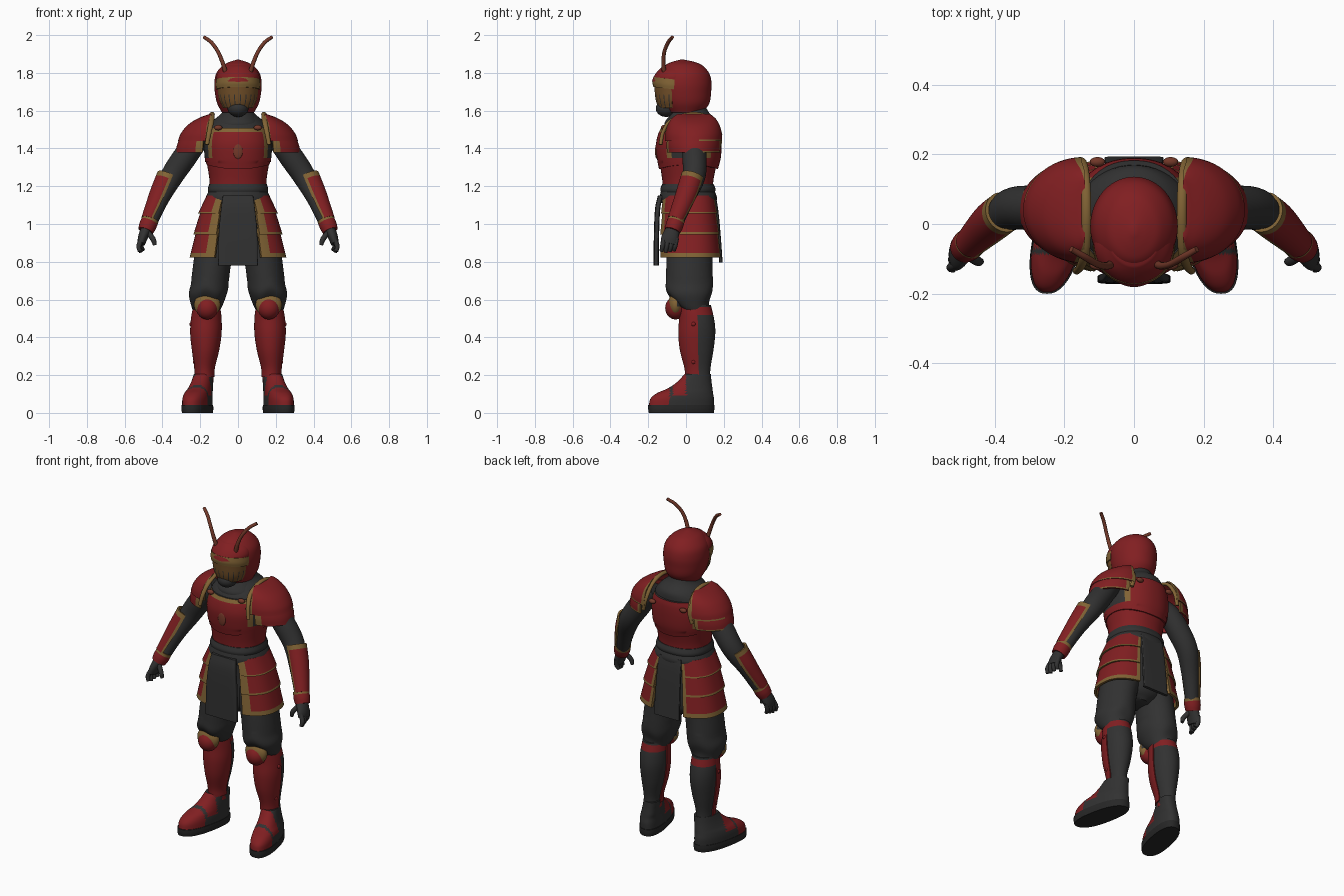
import bpy, bmesh, math
from mathutils import Vector


def material(name, rgb):
    m = bpy.data.materials.new(name)
    m.diffuse_color = (*rgb, 1)
    return m


RED = material("red_armor", (0.22, 0.0135, 0.0155))
DARK = material("charcoal_cloth", (0.031, 0.031, 0.031))
GOLD = material("old_gold", (0.22, 0.125, 0.035))
BRONZE = material("bronze_visor", (0.17, 0.08, 0.022))
BROWN = material("red_brown", (0.17, 0.04, 0.022))
SOLE = material("black_sole", (0.02, 0.02, 0.02))


def finish(name, bm, mats, mirror):
    me = bpy.data.meshes.new(name)
    bm.to_mesh(me)
    bm.free()
    for m in mats:
        me.materials.append(m)
    me.polygons.foreach_set("use_smooth", [True] * len(me.polygons))
    me.set_sharp_from_angle(angle=math.radians(40))
    ob = bpy.data.objects.new(name, me)
    bpy.context.collection.objects.link(ob)
    if mirror:
        ob.modifiers.new("Mirror", 'MIRROR')
    return ob


def smooth_path(pts, sub):
    """Catmull-Rom through rows of numbers (position and radii together)."""
    p = [Vector(q) for q in pts]
    p = [p[0] * 2 - p[1]] + p + [p[-1] * 2 - p[-2]]
    out = []
    for k in range(1, len(p) - 2):
        a, b, c, d = p[k - 1:k + 3]
        for s in range(sub):
            t = s / sub
            out.append((b * 2 + (c - a) * t + (a * 2 - b * 5 + c * 4 - d) * t * t
                        + (b * 3 - a - c * 3 + d) * t ** 3) * 0.5)
    return out + [p[-2]]


def loft(name, rings, mats, rule=None, mirror=False, flat=True, power=2.0, arc=None,
         thick=0.012, seg=48, sub=5, ref=(0, 1, 0), warp=None):
    """Rings (x, y, z, rx, ry) listed bottom to top; arc makes a thick open shell.
    rule(centre, angle, t) picks the material; angle 0 is +x and 270 is the front."""
    rows = smooth_path([r if len(r) == 5 else (*r, r[3]) for r in rings], sub)
    if arc:
        step = (arc[1] - arc[0]) / seg
        ang = [(arc[0] + step * j, 0) for j in range(seg + 1)]
        ang += [(a, thick) for a, _ in reversed(ang)]
    else:
        ang = [(360 * j / seg, 0) for j in range(seg)]
    bm = bmesh.new()
    grid = []
    for i, r in enumerate(rows):
        c = Vector(r[:3])
        t = Vector((0, 0, 1))
        if not flat:
            t = (Vector(rows[min(i + 1, len(rows) - 1)][:3]) - Vector(rows[max(i - 1, 0)][:3])).normalized()
        v = Vector(ref)
        v = (v - t * v.dot(t)).normalized()
        u = v.cross(t)
        ring = []
        for a, inset in ang:
            ca, sa = math.cos(math.radians(a)), math.sin(math.radians(a))
            ex = math.copysign(abs(ca) ** (2 / power), ca) * max(r[3] - inset, 0.001)
            ey = math.copysign(abs(sa) ** (2 / power), sa) * max(r[4] - inset, 0.001)
            q = c + u * ex + v * ey
            ring.append(bm.verts.new(warp(q) if warp else q))
        grid.append(ring)
    n = len(ang)

    def paint(face, a, t):
        face.material_index = rule(face.calc_center_median(), a, t) if rule else 0

    for i in range(len(grid) - 1):
        for j in range(n):
            k = (j + 1) % n
            f = bm.faces.new((grid[i][j], grid[i][k], grid[i + 1][k], grid[i + 1][j]))
            a = (ang[j][0] + ang[k][0]) / 2 if arc else 360 * (j + 0.5) / n
            paint(f, a, (i + 0.5) / (len(grid) - 1))
    paint(bm.faces.new(grid[0][::-1]), 0, 0)
    paint(bm.faces.new(grid[-1]), 0, 1)
    return finish(name, bm, mats, mirror)


def ball(name, centre, radii, mats, rule=None, mirror=False):
    bm = bmesh.new()
    bmesh.ops.create_uvsphere(bm, u_segments=32, v_segments=24, radius=1)
    for v in bm.verts:
        v.co = Vector(c + r * x for c, r, x in zip(centre, radii, v.co))
    for f in bm.faces:
        f.material_index = rule(f.calc_center_median()) if rule else 0
    return finish(name, bm, mats, mirror)


RG = [RED, GOLD]

# Head: helmet, pointed peak, brow, visor, chin guard, antennae
loft("helmet", [(0, .0, 1.59, .085, .09), (0, 0, 1.64, .111, .124), (0, -.005, 1.70, .123, .138),
                (0, -.008, 1.75, .125, .143), (0, -.008, 1.80, .114, .13), (0, -.012, 1.84, .08, .098),
                (0, -.015, 1.858, .045, .06), (0, -.02, 1.87, .006, .01)], [RED])
loft("helmet_peak", [(0, -.06, 1.762, .115, .121), (0, -.06, 1.785, .113, .112), (0, -.055, 1.81, .10, .098),
                     (0, -.045, 1.838, .07, .075)], [RED], power=1.85,
     warp=lambda p: p + Vector((0, 0, -.18 * max(0, -.13 - p.y))))
loft("brow_band", [(0, -.065, 1.722, .115, .108), (0, -.062, 1.745, .1185, .115), (0, -.06, 1.775, .116, .112)],
     [GOLD], arc=(180, 360), thick=.03, warp=lambda p: p + Vector((0, 0, -.12 * (p.y + .06) - .01)))
loft("visor", [(0, -.065, 1.615, .08, .082), (0, -.065, 1.66, .101, .096), (0, -.065, 1.728, .109, .103)],
     [BRONZE, DARK], arc=(185, 355), thick=.02, seg=60,
     rule=lambda c, a, t: int(t < .7 and int((a - 185) / 170 * 60) % 6 == 2))
ball("chin_guard", (0, -.105, 1.612), (.055, .055, .045), [DARK])
loft("antenna", [(.065, -.115, 1.80, .012), (.08, -.12, 1.85, .011), (.105, -.115, 1.91, .01),
                 (.14, -.095, 1.96, .01), (.18, -.072, 1.99, .009)], [BROWN], mirror=True, flat=False, seg=12)

# Torso: undersuit, plates, oval, buckles, belt
loft("undersuit", [(0, .015, 1.10, .15, .13), (0, .01, 1.2, .145, .125), (0, .015, 1.32, .16, .145),
                   (0, .018, 1.42, .176, .155), (0, .022, 1.5, .168, .148), (0, .033, 1.55, .128, .13),
                   (0, .027, 1.59, .085, .095), (0, .02, 1.64, .07, .075)], [DARK])
loft("cowl_fold", [(0, .0, 1.50, .12, .11), (0, .0, 1.535, .118, .114), (0, .01, 1.57, .095, .10),
                   (0, .015, 1.60, .07, .08)], [DARK])
loft("abdomen_plate", [(0, .01, 1.195, .15, .132), (0, .01, 1.25, .153, .138), (0, .013, 1.34, .168, .155)],
     [RED], power=2.2)


def chest_rule(c, a, t):
    side = abs(math.cos(math.radians(a)))
    if c.z > 1.35 and side > .86:
        return 2
    return int((c.z > 1.489 and c.y < 0) or (c.z > 1.35 and side > .77))


loft("chest_plate", [(0, .013, 1.29, .167, .156), (0, .015, 1.35, .176, .169), (0, .015, 1.42, .18, .174),
                     (0, .02, 1.475, .17, .168), (0, .025, 1.508, .155, .157)],
     [RED, GOLD, DARK], chest_rule, power=2.2, seg=96, sub=6,
     warp=lambda p: p + Vector((0, 0, .025 * (abs(p.x) / .17) ** 2 if p.z < 1.32 else 0)))
ball("chest_oval", (0, -.156, 1.385), (.025, .008, .04), [BROWN])
for y, z in ((-.118, 1.51), (.178, 1.475)):
    ball("strap_buckle", (.105, y, z), (.022, .014, .014), [BROWN], mirror=True)
loft("belt", [(0, .01, 1.165, .157, .142), (0, .01, 1.185, .16, .146), (0, .01, 1.212, .152, .136)],
     [DARK], power=2.3)
loft("lower_sash", [(0, .012, 1.11, .168, .148), (0, .012, 1.14, .17, .152), (0, .01, 1.172, .157, .143)],
     [DARK], power=2.3)

# Shoulder armor in two tiers, with the strap over the shoulder
loft("shoulder_lower", [(.15, .04, 1.378, .18, .143), (.15, .04, 1.42, .172, .146), (.15, .04, 1.48, .148, .14)],
     RG, lambda c, a, t: int(a < -66 or a > 70 or (t < .1 and a > 20)), True, arc=(-78, 78))
loft("shoulder_upper", [(.145, .04, 1.44, .173, .152), (.145, .04, 1.48, .157, .15), (.145, .04, 1.525, .12, .137),
                        (.14, .04, 1.56, .07, .115), (.14, .04, 1.582, .012, .085)],
     RG, lambda c, a, t: int(abs(a) > 80 or (t < .06 and a > 10)), True, arc=(-88, 88))
loft("shoulder_strap", [(.165, -.135, 1.42, .01, .011), (.152, -.12, 1.49, .01, .013),
                        (.14, -.075, 1.55, .01, .014), (.137, .03, 1.583, .01, .014),
                        (.14, .125, 1.56, .01, .014), (.15, .178, 1.48, .01, .014),
                        (.165, .178, 1.41, .01, .011)],
     [GOLD], mirror=True, flat=False, ref=(1, 0, 0), seg=16)

# Arms: sleeve, gauntlet, cuff, hand
loft("sleeve", [(.475, -.06, .98, .034), (.415, -.005, 1.13, .048), (.352, .042, 1.25, .06),
                (.285, .045, 1.35, .064), (.225, .04, 1.43, .06), (.17, .04, 1.47, .045)],
     [DARK], mirror=True, flat=False)
loft("gauntlet", [(.47, -.055, 1.02, .044), (.435, -.02, 1.10, .053), (.405, .008, 1.17, .059),
                  (.37, .035, 1.255, .06)],
     RG, lambda c, a, t: int(t > .9 or a > 60 or a < -96), True, flat=False, arc=(-112, 74), thick=.01, sub=7)
loft("wrist_cuff", [(.489, -.072, .963, .041), (.478, -.062, .99, .046), (.464, -.05, 1.025, .045)],
     RG, lambda c, a, t: int(t > .8), True, flat=False)
loft("palm", [(.512, -.092, .895, .02, .043), (.503, -.084, .93, .026, .045), (.48, -.064, .985, .03, .034)],
     [DARK], mirror=True, flat=False)
for i in range(4):
    y = -.12 + .022 * i
    loft("finger", [(.52 - .006 * i, y - .01, .85 + .005 * abs(i - 1), .01), (.525 - .004 * i, y - .004, .885, .013),
                    (.508, y + .004, .925, .013)], [DARK], mirror=True, flat=False, seg=12)
loft("thumb", [(.44, -.108, .888, .01), (.45, -.106, .92, .014), (.482, -.085, .962, .014)],
     [DARK], mirror=True, flat=False, seg=12)

# Skirt: three flared tiers, front and back cloth panels
for name, rings in (("skirt_top", [(0, .015, 1.055, .212, .158), (0, .012, 1.15, .166, .143)]),
                    ("skirt_middle", [(0, .018, .945, .236, .166), (0, .015, 1.085, .192, .148)]),
                    ("skirt_bottom", [(0, .022, .822, .256, .17), (0, .02, .975, .218, .155)])):
    low = .15 if name == "skirt_bottom" else .08
    loft(name, rings, RG, lambda c, a, t, low=low: int(t < low or a < -53 or a > 63),
         True, power=2.5, arc=(-66, 70), thick=.014, sub=12)
loft("front_panel", [(0, -.158, .78, .105, .014), (0, -.156, .95, .102, .014), (0, -.15, 1.08, .09, .014),
                     (0, -.135, 1.15, .08, .014)], [DARK], power=6)
loft("back_panel", [(0, .185, .795, .085, .009), (0, .174, .95, .082, .009), (0, .16, 1.08, .078, .01),
                    (0, .145, 1.15, .075, .012)], [DARK], power=6)
loft("hips", [(0, .02, .78, .06, .07), (0, .02, .84, .15, .115), (0, .02, 1.0, .16, .12),
              (0, .015, 1.14, .15, .128)], [DARK])

# Legs: trousers, calves, shin guards, knees
loft("trouser_leg", [(.168, .05, .545, .068, .072), (.163, .03, .585, .086, .094), (.157, .018, .64, .103, .122),
                     (.148, .018, .70, .1, .124), (.138, .018, .78, .1, .122), (.118, .02, .88, .105, .12),
                     (.1, .02, 1.0, .09, .11)], [DARK], mirror=True,
     warp=lambda p: p + Vector((0, 0, .012 * math.sin(p.x * 45) if p.z < .7 else 0)))
loft("calf", [(.178, .068, .16, .047, .062), (.177, .066, .23, .047, .063), (.172, .06, .33, .066, .085),
              (.17, .06, .42, .077, .095), (.17, .06, .49, .077, .09), (.168, .052, .57, .07, .08)],
     [DARK, RED], lambda c, a, t: int(c.z < .205 or .515 < c.z < .555), True, sub=8)
loft("shin_guard", [(.177, .064, .19, .053, .068), (.177, .062, .24, .055, .071), (.172, .058, .33, .072, .09),
                    (.17, .057, .42, .083, .098), (.168, .055, .5, .081, .092), (.166, .045, .56, .072, .085)],
     [RED], mirror=True, arc=(176, 364), thick=.009)
ball("knee_rim", (.163, -.055, .572), (.07, .04, .064), [GOLD, DARK], lambda c: int(c.y > -.045 and c.z > .56), True)
ball("knee_guard", (.163, -.055, .555), (.058, .055, .06), [RED], mirror=True)
for z, x in ((.47, .247), (.27, .228)):
    ball("shin_stud", (x, .04, z), (.01, .012, .012), [RED], mirror=True)


# Feet: boots turned slightly outward, with toe and instep plates
def splay(p):
    return Vector((p.x - .2 * p.y, p.y, p.z))


def boot_rule(c, a, t):
    if c.z > .045 and c.y < -.085:
        return 1
    return int(c.z > .09 and -.068 < c.y < .0)


loft("sole", [(.21, -.025, 0, .07, .172), (.21, -.025, .02, .073, .175), (.21, -.025, .042, .072, .175)],
     [SOLE], mirror=True, power=2.4, warp=splay)
loft("boot", [(.21, -.025, .035, .07, .172), (.21, -.02, .075, .07, .168), (.208, -.005, .105, .066, .148),
              (.203, .022, .13, .06, .118), (.198, .045, .165, .054, .09), (.193, .062, .205, .05, .07)],
     [DARK, RED], boot_rule, True, power=2.3, seg=72, sub=6, warp=splay)
